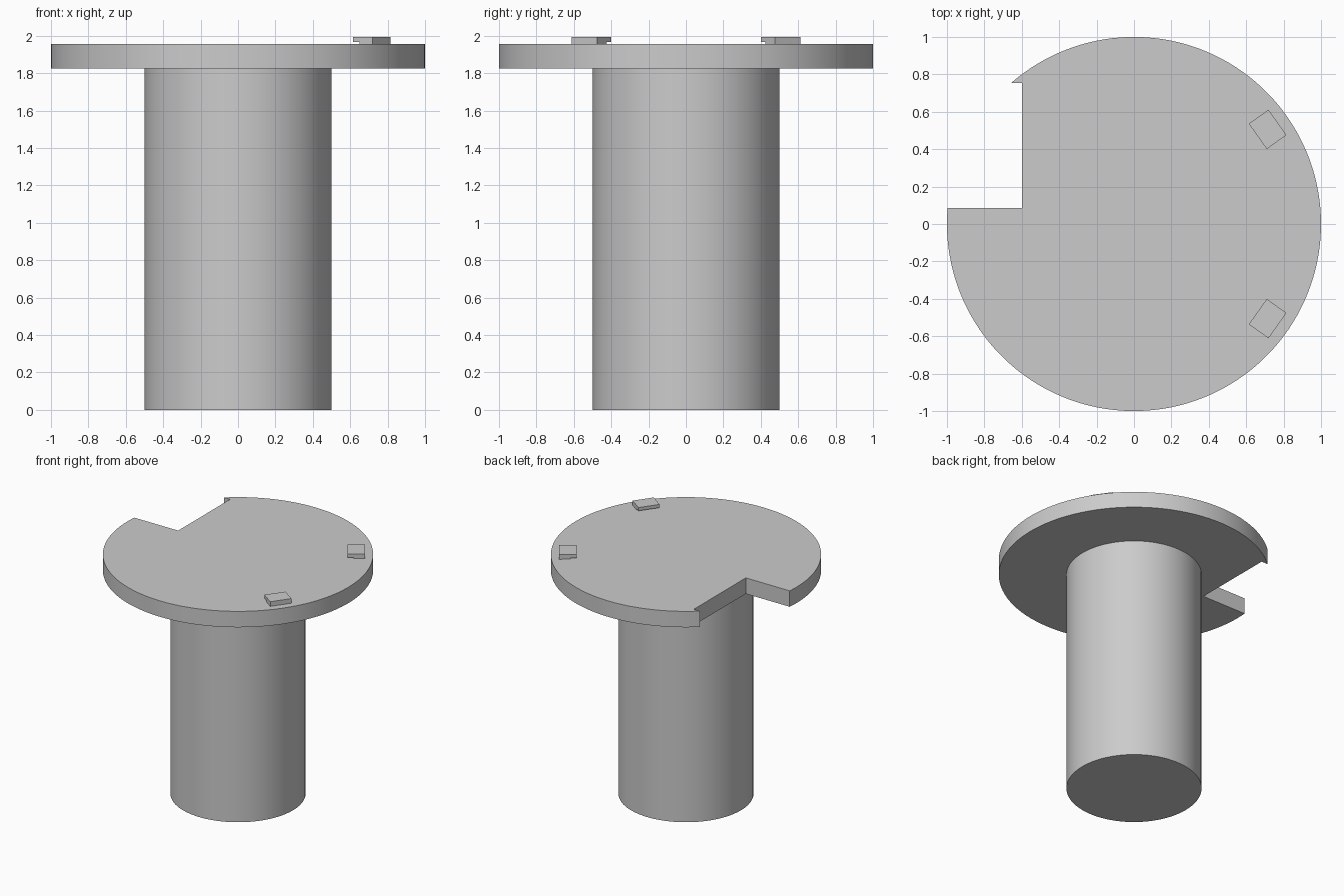
import bpy
import bmesh
import math
from mathutils import Matrix, Vector

cube = bpy.data.objects.get("Cube")
if cube:
    bpy.data.objects.remove(cube, do_unlink=True)

grey = bpy.data.materials.new("plain_grey")
grey.use_nodes = True
COLOR = (0.6, 0.6, 0.6, 1)
grey.diffuse_color = COLOR
grey.node_tree.nodes["Principled BSDF"].inputs["Base Color"].default_value = COLOR

DISC_BOTTOM, DISC_TOP = 1.825, 1.955
NOTCH_X, NOTCH_Y0, NOTCH_Y1 = -0.6, 0.085, 0.755


def prism(name, outline, z0, z1, smooth=False):
    """Extrude a flat outline from z0 up to z1."""
    bm = bmesh.new()
    face = bm.faces.new([bm.verts.new((x, y, z0)) for x, y in outline])
    top = bmesh.ops.extrude_face_region(bm, geom=[face])["geom"]
    bmesh.ops.translate(bm, vec=(0, 0, z1 - z0),
                        verts=[v for v in top if isinstance(v, bmesh.types.BMVert)])
    bmesh.ops.recalc_face_normals(bm, faces=bm.faces)
    mesh = bpy.data.meshes.new(name)
    bm.to_mesh(mesh)
    bm.free()
    mesh.materials.append(grey)
    obj = bpy.data.objects.new(name, mesh)
    bpy.context.collection.objects.link(obj)
    if smooth:
        bpy.ops.object.select_all(action="DESELECT")
        obj.select_set(True)
        bpy.context.view_layer.objects.active = obj
        bpy.ops.object.shade_smooth_by_angle(angle=math.radians(30))
    return obj


def arc(radius, start, end, steps):
    angles = [start + (end - start) * i / steps for i in range(steps + 1)]
    return [(radius * math.cos(a), radius * math.sin(a)) for a in angles]


# Round column
prism("column", arc(0.5, 0, math.tau, 96)[:-1], 0, DISC_BOTTOM, True)

# Disc with a rectangular notch in its rim
notch_start = math.pi - math.asin(NOTCH_Y0)
notch_end = math.pi - math.asin(NOTCH_Y1)
rim = arc(1, notch_start - math.tau, notch_end, 128)
rim += [(NOTCH_X, NOTCH_Y1), (NOTCH_X, NOTCH_Y0)]
prism("notched_disc", rim, DISC_BOTTOM, DISC_TOP, True)

# Two small clips: a foot with a cap that overhangs toward the centre
for side, sign in (("back", 1), ("front", -1)):
    turn = Matrix.Rotation(sign * math.radians(35.3), 2)
    for part, inner, z0, z1 in (("foot", 0.854, DISC_TOP, 1.966),
                                ("cap", 0.811, 1.966, 1.993)):
        corners = [(inner, -0.083), (0.94, -0.083), (0.94, 0.083), (inner, 0.083)]
        prism(f"{side}_clip_{part}", [turn @ Vector(c) for c in corners], z0, z1)
